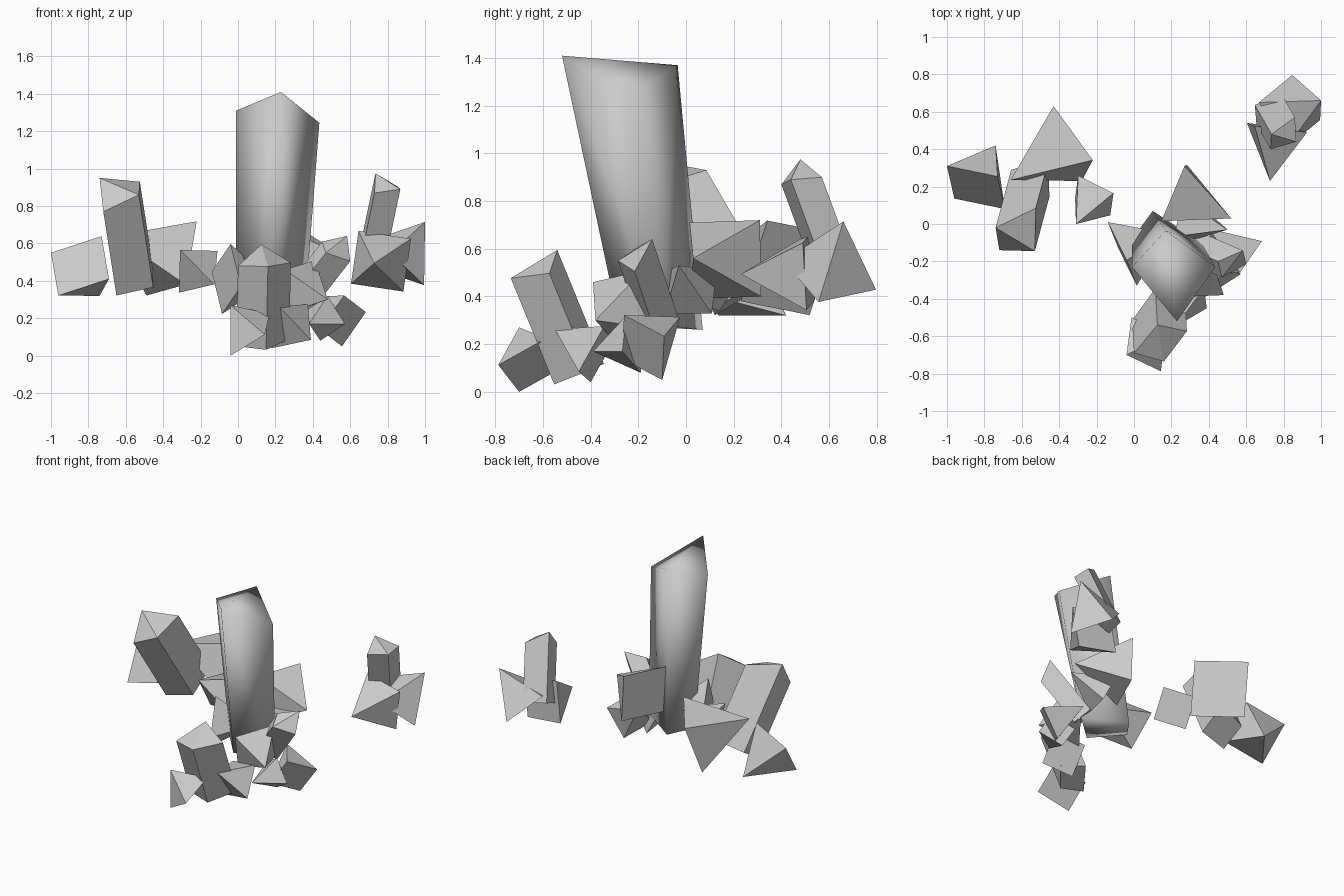
import bpy, bmesh
from mathutils import Vector as V

if "Cube" in bpy.data.objects:
    bpy.data.objects.remove(bpy.data.objects["Cube"])


def hull(name, pts, smooth=False):
    """Closed convex solid around a few corner points."""
    bm = bmesh.new()
    for p in pts:
        bm.verts.new(p)
    bmesh.ops.convex_hull(bm, input=bm.verts[:])
    bmesh.ops.dissolve_limit(bm, angle_limit=0.02, verts=bm.verts[:], edges=bm.edges[:])
    bmesh.ops.recalc_face_normals(bm, faces=bm.faces[:])
    for f in bm.faces:
        f.smooth = smooth
    me = bpy.data.meshes.new(name)
    bm.to_mesh(me)
    bm.free()
    ob = bpy.data.objects.new(name, me)
    bpy.context.collection.objects.link(ob)
    return ob


def pyramid(name, p, q, apex):
    """Square pyramid from two opposite base corners and the tip."""
    p, q, apex = V(p), V(q), V(apex)
    c = (p + q) / 2
    half = p - c
    side = (apex - c).cross(half).normalized() * half.length
    hull(name, [p, c + side, q, c - side, apex])


def prism(name, tops, sweep):
    """Four-sided crystal: slanted top corners swept down to a square-cut foot."""
    tops, s = [V(t) for t in tops], V(sweep)
    mid = sum(tops, V()) / 4
    feet = [t + s * (1 - (t - mid).dot(s) / s.length_squared) for t in tops]
    hull(name, tops + feet)


# tall smooth central crystal with a ridged tip
hull("main_crystal",
     [(.23, -.52, 1.41), (.435, -.23, 1.245), (.17, -.035, 1.37), (-.01, -.23, 1.31),
      (.16, -.28, .28), (.36, -.10, .28), (.10, .07, .26), (-.01, -.08, .28)], True)

# slanted four-sided crystals
prism("left_crystal", [(-.74, -.02, .95), (-.525, .085, .93), (-.53, -.145, .86), (-.72, -.14, .77)],
      (.075, .28, -.48))
prism("front_crystal", [(.125, -.54, .595), (0, -.69, .48), (.16, -.735, .477), (.283, -.573, .497)],
      (-.01, .18, -.44))
prism("far_right_crystal", [(.735, .48, .975), (.73, .40, .87), (.868, .44, .89), (.86, .57, .90)],
      (-.08, .14, -.38))
prism("right_crystal", [(.583, -.142, .64), (.45, -.20, .61), (.47, -.285, .55), (.60, -.215, .505)],
      (-.21, .09, -.27))

# left group shards
pyramid("left_end_shard", (-1, .31, .55), (-.69, .08, .41), (-.74, .42, .32))
pyramid("left_back_shard", (-.43, .63, .66), (-.28, .23, .38), (-.66, .235, .64))
pyramid("left_inner_shard", (-.11, .165, .56), (-.315, .14, .337), (-.31, 0, .565))

# far right group shards
pyramid("far_right_front_shard", (.604, .54, .385), (.925, .49, .625), (.727, .23, .494))
pyramid("far_right_back_shard", (.995, .556, .377), (.668, .65, .60), (1, .66, .715))

# shards around the foot of the main crystal
pyramid("back_shard", (.27, .31, .72), (.16, .02, .39), (.52, .03, .56))
pyramid("side_shard", (-.14, .01, .45), (.015, -.33, .37), (.18, -.05, .40))
pyramid("under_shard", (.25, -.39, .46), (.37, -.09, .26), (.48, -.38, .30))
pyramid("inner_right_shard", (.26, .13, .51), (.30, -.09, .33), (.50, -.03, .53))

# lowest shards at the front and right
pyramid("front_low_shard", (-.04, -.70, 0), (.17, -.586, .225), (-.04, -.70, .27))
pyramid("front_mid_shard", (.374, -.343, .276), (.18, -.40, .04), (.22, -.55, .262))
pyramid("right_low_shard", (.567, -.26, .322), (.556, -.10, .05), (.40, -.025, .314))
pyramid("right_gap_shard", (.48, -.25, .32), (.44, -.19, .08), (.38, -.39, .17))
